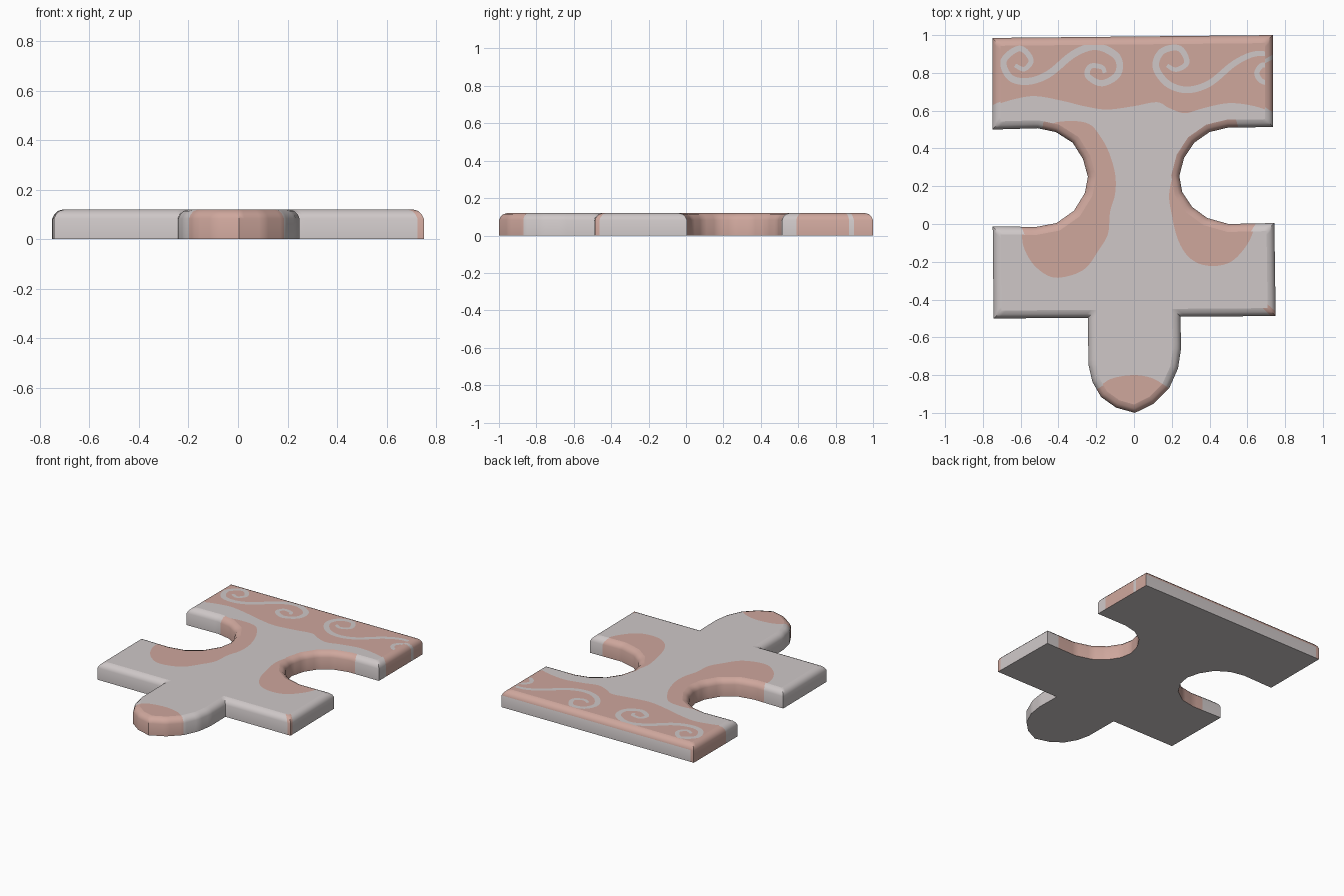
import bpy, bmesh, math
from mathutils import Vector
from mathutils.geometry import delaunay_2d_cdt

if "Cube" in bpy.data.objects:
    bpy.data.objects.remove(bpy.data.objects["Cube"])

# ---- outline of the piece, clockwise from the back left corner
OUTLINE = [(-.75, .985), (.735, 1), (.737, .513), (.5, .511), (.40, .487), (.318, .43), (.265, .35),
           (.24, .254), (.255, .17), (.308, .09), (.387, .032), (.5, 0), (.743, .005), (.75, -.487),
           (.246, -.491), (.249, -.66), (.233, -.765), (.186, -.87), (.106, -.95), (.005, -1),
           (-.095, -.972), (-.175, -.915), (-.22, -.836), (-.241, -.746), (-.244, -.497),
           (-.743, -.5), (-.748, -.012), (-.52, -.016), (-.41, .005), (-.318, .07), (-.26, .164),
           (-.244, .25), (-.27, .344), (-.324, .43), (-.414, .487), (-.51, .507), (-.75, .5)]
# inset, height: straight wall then rounded top edge
PROFILE = [(0, 0), (0, .083), (.008, .1), (.022, .114), (.042, .12)]

# ---- painted regions
BAND = [(-.80, .61), (-.748, .625), (-.637, .66), (-.52, .677), (-.37, .65), (-.265, .624),
        (-.143, .606), (0, .624), (.122, .645), (.186, .614), (.27, .587), (.37, .614),
        (.504, .64), (.637, .624), (.737, .59), (.8, .57)]
LEFT_PATCH = [(-.6, .4), (-.456, .52), (-.345, .545), (-.239, .53), (-.18, .466), (-.133, .38),
              (-.1, .265), (-.1, .16), (-.127, .063), (-.138, -.053), (-.19, -.143), (-.255, -.233),
              (-.345, -.275), (-.44, -.28), (-.53, -.217), (-.584, -.122), (-.594, -.03), (-.6, .1)]
RIGHT_PATCH = [(.6, .46), (.515, .54), (.414, .534), (.345, .497), (.27, .42), (.217, .29), (.186, .16),
               (.2, .05), (.228, -.07), (.276, -.16), (.345, -.21), (.435, -.222), (.52, -.196),
               (.59, -.122), (.626, -.053), (.637, .005), (.64, .1)]
TAB_PATCH = [(-.25, -.9), (-.2, -.875), (-.122, -.82), (0, -.8), (.106, -.82), (.196, -.88), (.25, -.9)]
SCROLL_A = [(-.63, .84), (-.58, .82), (-.545, .87), (-.605, .93), (-.69, .865), (-.655, .775),
            (-.56, .755), (-.45, .795), (-.32, .90), (-.2, .94), (-.09, .885), (-.085, .795),
            (-.17, .745), (-.245, .785), (-.23, .835), (-.17, .83), (-.155, .80)]
SCROLL_B = [(.175, .84), (.223, .817), (.28, .855), (.24, .93), (.15, .915), (.115, .835),
            (.175, .745), (.28, .71), (.4, .745), (.53, .85), (.637, .90), (.727, .895), (.79, .87)]
SCROLL_C = [(.70, .80), (.715, .825), (.68, .842), (.65, .80), (.675, .757), (.73, .745), (.79, .75)]


def spline(pts, n=5):
    """Smooth curve through the points."""
    p = [Vector(q) for q in pts]
    p = [p[0]] + p + [p[-1]]
    out = []
    for i in range(1, len(p) - 2):
        a, b, c, d = p[i - 1:i + 3]
        for k in range(n):
            t = k / n
            out.append(.5 * (2 * b + (c - a) * t + (2 * a - 5 * b + 4 * c - d) * t * t
                             + (3 * b - a - 3 * c + d) * t ** 3))
    return out + [p[-1]]


def stroke(pts, width):
    """Tapered ribbon polygon along a curve."""
    c = spline(pts)
    left, right = [], []
    for i, q in enumerate(c):
        d = (c[min(i + 1, len(c) - 1)] - c[max(i - 1, 0)]).normalized()
        f = i / (len(c) - 1)
        h = width * (.55 + .45 * math.sin(math.pi * f))
        nrm = Vector((-d.y, d.x)) * h
        left.append(q + nrm)
        right.append(q - nrm)
    return left + right[::-1]


def inside(p, poly):
    hit = False
    for a, b in zip(poly, poly[1:] + poly[:1]):
        if (a.y > p.y) != (b.y > p.y) and p.x < a.x + (p.y - a.y) * (b.x - a.x) / (b.y - a.y):
            hit = not hit
    return hit


V = lambda pts: [Vector(q) for q in pts]
pink_areas = [spline(BAND) + V([(.9, 1.1), (-.9, 1.1)]), spline(LEFT_PATCH), spline(RIGHT_PATCH),
              spline(TAB_PATCH) + V([(.25, -1.1), (-.25, -1.1)]),
              V([(.728, -.6), (.85, -.6), (.85, -.455), (.735, -.455)])]
scrolls = [stroke(SCROLL_A, .019), stroke(SCROLL_B, .018), stroke(SCROLL_C, .014)]


def colour_at(p):
    return int(any(inside(p, a) for a in pink_areas) and not any(inside(p, s) for s in scrolls))


def ring(inset):
    """Mitred inset of the outline, each side cut into short steps."""
    o = V(OUTLINE)
    n = len(o)
    corners = []
    for i in range(n):
        d0, d1 = (o[i] - o[i - 1]).normalized(), (o[(i + 1) % n] - o[i]).normalized()
        n0, n1 = Vector((d0.y, -d0.x)), Vector((d1.y, -d1.x))
        corners.append(o[i] + (n0 + n1) * inset / (1 + n0.dot(n1)))
    out = []
    for i in range(n):
        steps = max(1, round((o[(i + 1) % n] - o[i]).length / .025))
        out += [corners[i].lerp(corners[(i + 1) % n], k / steps) for k in range(steps)]
    return out


bm = bmesh.new()
rings2d = [ring(i) for i, z in PROFILE]
rings = [[bm.verts.new((p.x, p.y, z)) for p in r] for r, (i, z) in zip(rings2d, PROFILE)]
N = len(rings[0])

# underside
bm.faces.new(rings[0][::-1])

# walls and rounded edge
for lvl in range(len(rings) - 1):
    for i in range(N):
        j = (i + 1) % N
        f = bm.faces.new((rings[lvl][i], rings[lvl][j], rings[lvl + 1][j], rings[lvl + 1][i]))
        f.smooth = True
        mid = (rings2d[0][i] + rings2d[0][j]) / 2
        back_wall = lvl == 0 and mid.y > .98 and abs(mid.x) < .735
        f.material_index = 0 if back_wall else colour_at(mid)

# top face, cut along the painted shapes
pts, edges = [], []
for poly in [rings2d[-1]] + pink_areas + scrolls:
    s = len(pts)
    pts += poly
    edges += [(s + k, s + (k + 1) % len(poly)) for k in range(len(poly))]
cv, ce, cf, *_ = delaunay_2d_cdt(pts, edges, [], 0, 1e-5)
H = PROFILE[-1][1]
top = {}
for tri in cf:
    c = sum((cv[k] for k in tri), Vector((0, 0))) / len(tri)
    if not inside(c, rings2d[-1]):
        continue
    for k in tri:
        if k not in top:
            top[k] = bm.verts.new((cv[k].x, cv[k].y, H))
    f = bm.faces.new([top[k] for k in tri])
    f.material_index = colour_at(c)

bmesh.ops.remove_doubles(bm, verts=bm.verts, dist=2e-5)
bmesh.ops.recalc_face_normals(bm, faces=bm.faces)
for e in bm.edges:
    e.smooth = len(e.link_faces) == 2 and e.calc_face_angle(0) < math.radians(36)

mesh = bpy.data.meshes.new("puzzle_piece")
bm.to_mesh(mesh)
bm.free()
for name, col in (("pale_grey", (.62, .575, .575, 1)), ("dusty_pink", (.62, .385, .335, 1))):
    m = bpy.data.materials.new(name)
    m.diffuse_color = col
    m.use_nodes = True
    m.node_tree.nodes["Principled BSDF"].inputs["Base Color"].default_value = m.diffuse_color
    mesh.materials.append(m)
bpy.context.collection.objects.link(bpy.data.objects.new("puzzle_piece", mesh))
